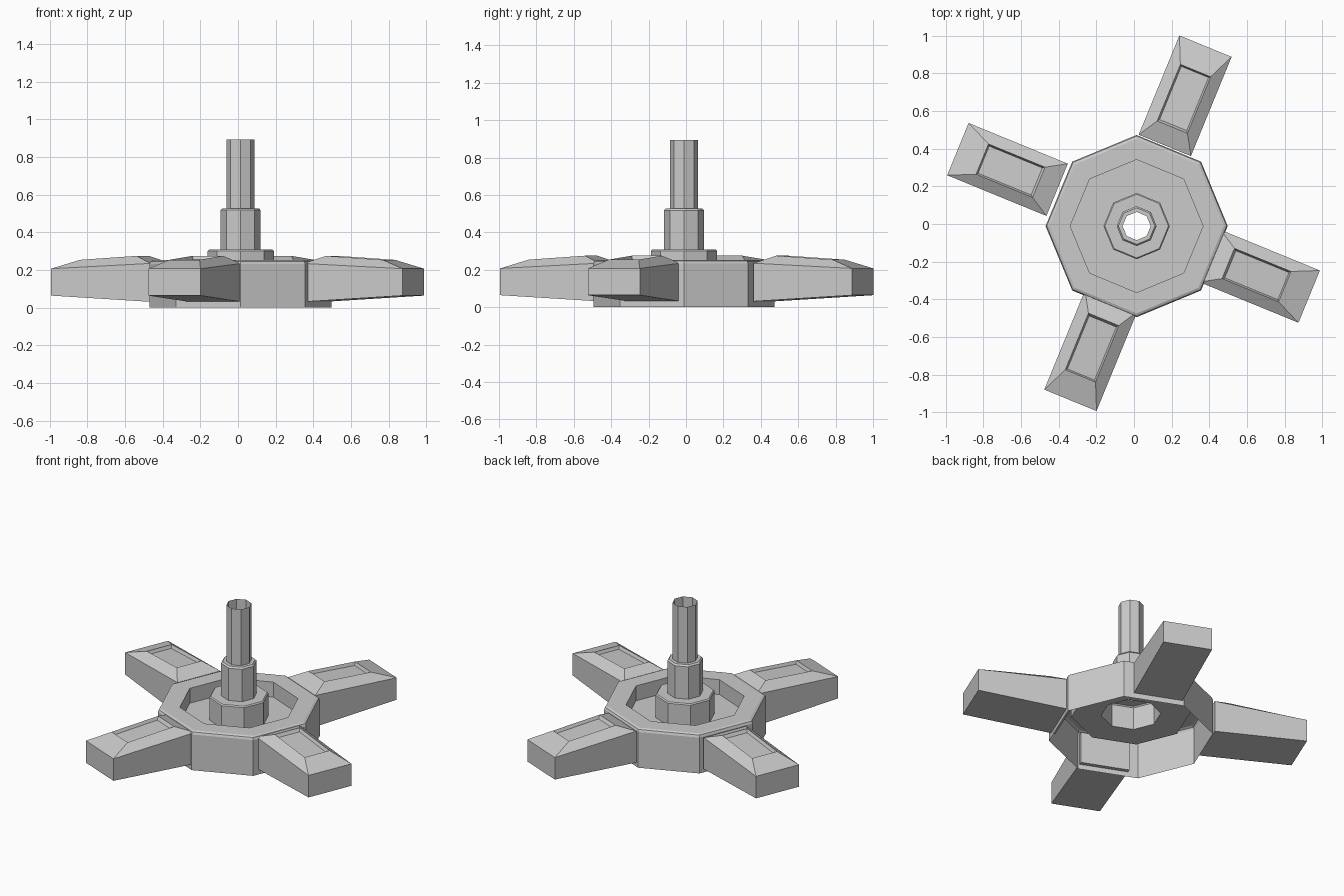
import bpy, bmesh
from math import radians, cos, sin, pi
from mathutils import Matrix

if "Cube" in bpy.data.objects:
    bpy.data.objects.remove(bpy.data.objects["Cube"])

HUB = (0.014, -0.011)


def finish(bm, name, matrix):
    bmesh.ops.recalc_face_normals(bm, faces=bm.faces)
    me = bpy.data.meshes.new(name)
    bm.to_mesh(me)
    bm.free()
    ob = bpy.data.objects.new(name, me)
    ob.matrix_world = matrix
    bpy.context.collection.objects.link(ob)
    return ob


def stack(bm, rings):
    """Join successive closed rings of points with quads; return vertex rings."""
    vs = [[bm.verts.new(p) for p in ring] for ring in rings]
    for a, b in zip(vs, vs[1:]):
        n = len(a)
        for i in range(n):
            j = (i + 1) % n
            bm.faces.new((a[i], a[j], b[j], b[i]))
    return vs


def lathe(name, profile, sides=8):
    bm = bmesh.new()
    stack(bm, [[(r * cos(2 * pi * i / sides), r * sin(2 * pi * i / sides), z)
                for i in range(sides)] for r, z in profile])
    return finish(bm, name, Matrix.Translation((*HUB, 0)))


# Eight-sided open shell: outer wall, bevelled rim, sunken floor
lathe("hub_shell", [(0.484, 0), (0.484, 0.232), (0.478, 0.246), (0.464, 0.252),
                    (0.353, 0.252), (0.353, 0.155), (0.176, 0.155)])

# Hollow stepped spindle: boss, collar, thin tube open at the top
lathe("spindle", [(0.176, 0.155), (0.176, 0.301), (0.169, 0.308),
                  (0.106, 0.308), (0.106, 0.518), (0.097, 0.528),
                  (0.075, 0.528), (0.075, 0.893)])


def ring(x0, x1, w, z0, z1):
    """Rectangle from the arm tip side (x0) to the hub side (x1)."""
    return [(-x0, -w, z0), (-x0, w, z0), (-x1, w, z1), (-x1, -w, z1)]


# Tapered arm with chamfered top and sunken panel, origin at the tip
def arm(name, tip, angle):
    bm = bmesh.new()
    vs = stack(bm, [ring(0, 0.57, 0.15, 0.064, 0.031),
                    ring(0, 0.57, 0.15, 0.207, 0.235),
                    ring(0.14, 0.465, 0.087, 0.254, 0.275),
                    ring(0.148, 0.453, 0.078, 0.234, 0.255)])
    bm.faces.new(vs[0])
    bm.faces.new(vs[-1])
    finish(bm, name, Matrix.Translation((*tip, 0)) @ Matrix.Rotation(radians(angle), 4, 'Z'))


tips = [(0.931, -0.386), (0.380, 0.945), (-0.936, 0.398), (-0.338, -0.937)]
for i, tip in enumerate(tips):
    arm(f"arm_{i + 1}", tip, -22.3 + 90 * i)
